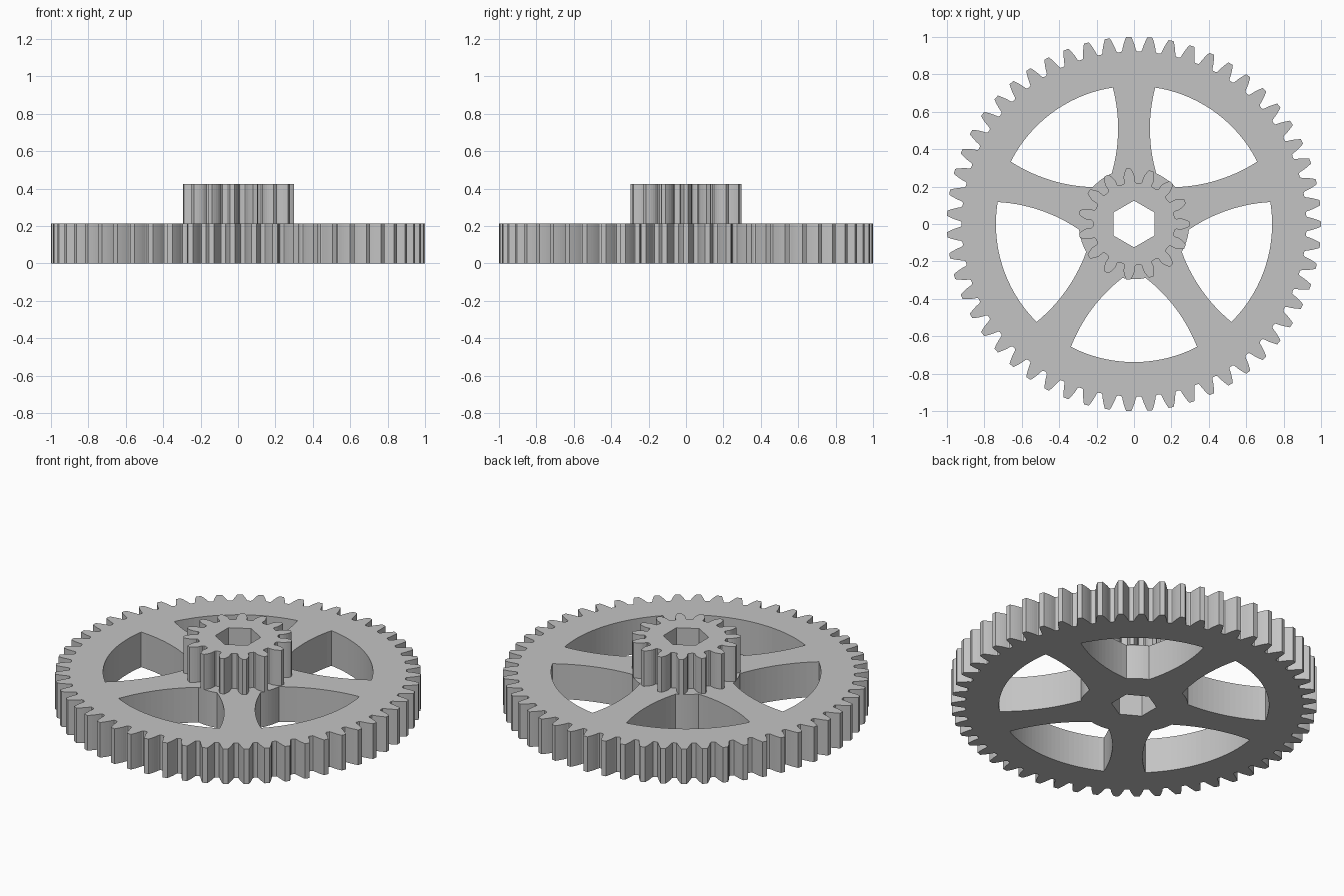
import bpy, bmesh
from math import pi, sin, cos, tan, acos, sqrt, atan2, radians

cube = bpy.data.objects.get("Cube")
if cube:
    bpy.data.objects.remove(cube, do_unlink=True)

MODULE = 2 / 57
PRESSURE = radians(20)

steel = bpy.data.materials.new("plain grey")
grey = (0.55, 0.55, 0.55, 1)
steel.diffuse_color = grey
steel.use_nodes = True
steel.node_tree.nodes["Principled BSDF"].inputs["Base Color"].default_value = grey


def polar(r, a):
    return (r * cos(a), r * sin(a))


def involute(a):
    return tan(a) - a


def gear_outline(teeth):
    """Closed involute tooth outline, one tooth pointing along +x."""
    pitch_r = MODULE * teeth / 2
    base_r = pitch_r * cos(PRESSURE)
    tip_r, root_r = pitch_r + MODULE, pitch_r - 1.25 * MODULE
    foot_r = root_r + 0.25 * MODULE
    half_pitch = pi / teeth

    def half_angle(r):
        a = acos(min(1, base_r / r))
        return pi / (2 * teeth) + involute(PRESSURE) - involute(a)

    # right flank from the rounded root up to the tip
    gap = half_pitch - half_angle(foot_r)
    flank = [(root_r, half_pitch - 0.35 * gap),
             (root_r + 0.06 * MODULE, half_pitch - 0.75 * gap)]
    steps = 6
    for i in range(steps + 1):
        r = foot_r + (tip_r - foot_r) * i / steps
        flank.append((r, half_angle(r)))
    tooth = [(r, -a) for r, a in flank] + [(r, a) for r, a in reversed(flank)]
    return [polar(r, a + 2 * half_pitch * k) for k in range(teeth) for r, a in tooth]


def window_outline(angle, hub_r=0.295, rim_r=0.738, arc_r=0.86, arc_x=0.945, arc_y=0.51):
    """Opening between two waisted spokes, centred on the given angle."""
    # edge of the upright spoke, as an arc from hub to rim
    edge = []
    steps = 14
    y0, y1 = 0.27, 0.729
    for i in range(steps + 1):
        y = y0 + (y1 - y0) * i / steps
        x = arc_x - sqrt(arc_r ** 2 - (y - arc_y) ** 2)
        edge.append((sqrt(x * x + y * y), atan2(y, x) - radians(54)))

    def arc(r, a0, a1, n):
        return [(r, a0 + (a1 - a0) * i / n) for i in range(1, n)]

    inner, outer = edge[0][1], edge[-1][1]
    loop = edge + arc(rim_r, outer, -outer, 24)
    loop += [(r, -a) for r, a in reversed(edge)] + arc(hub_r, -inner, inner, 8)
    return [polar(r, a + angle) for r, a in loop]


def plate(name, loops, z0, z1):
    """Fill the outline with its holes and extrude it upwards."""
    bm = bmesh.new()
    edges = []
    for loop in loops:
        verts = [bm.verts.new((x, y, z0)) for x, y in loop]
        edges += [bm.edges.new((v, verts[i - 1])) for i, v in enumerate(verts)]
    bmesh.ops.triangle_fill(bm, edges=edges, use_beauty=True, use_dissolve=False)
    result = bmesh.ops.extrude_face_region(bm, geom=bm.faces[:], use_keep_orig=True)
    top = [g for g in result["geom"] if isinstance(g, bmesh.types.BMVert)]
    bmesh.ops.translate(bm, verts=top, vec=(0, 0, z1 - z0))
    bmesh.ops.recalc_face_normals(bm, faces=bm.faces[:])
    mesh = bpy.data.meshes.new(name)
    bm.to_mesh(mesh)
    bm.free()
    mesh.materials.append(steel)
    obj = bpy.data.objects.new(name, mesh)
    bpy.context.collection.objects.link(obj)
    return obj


# hexagonal shaft hole with a corner towards the back
hex_hole = [polar(0.125, radians(30 + 60 * k)) for k in range(6)]
windows = [window_outline(radians(54 + 72 * k)) for k in range(5)]

plate("large_spoked_gear", [gear_outline(55), hex_hole] + windows, 0, 0.212)
plate("small_pinion_gear", [gear_outline(15), hex_hole], 0.212, 0.425)
